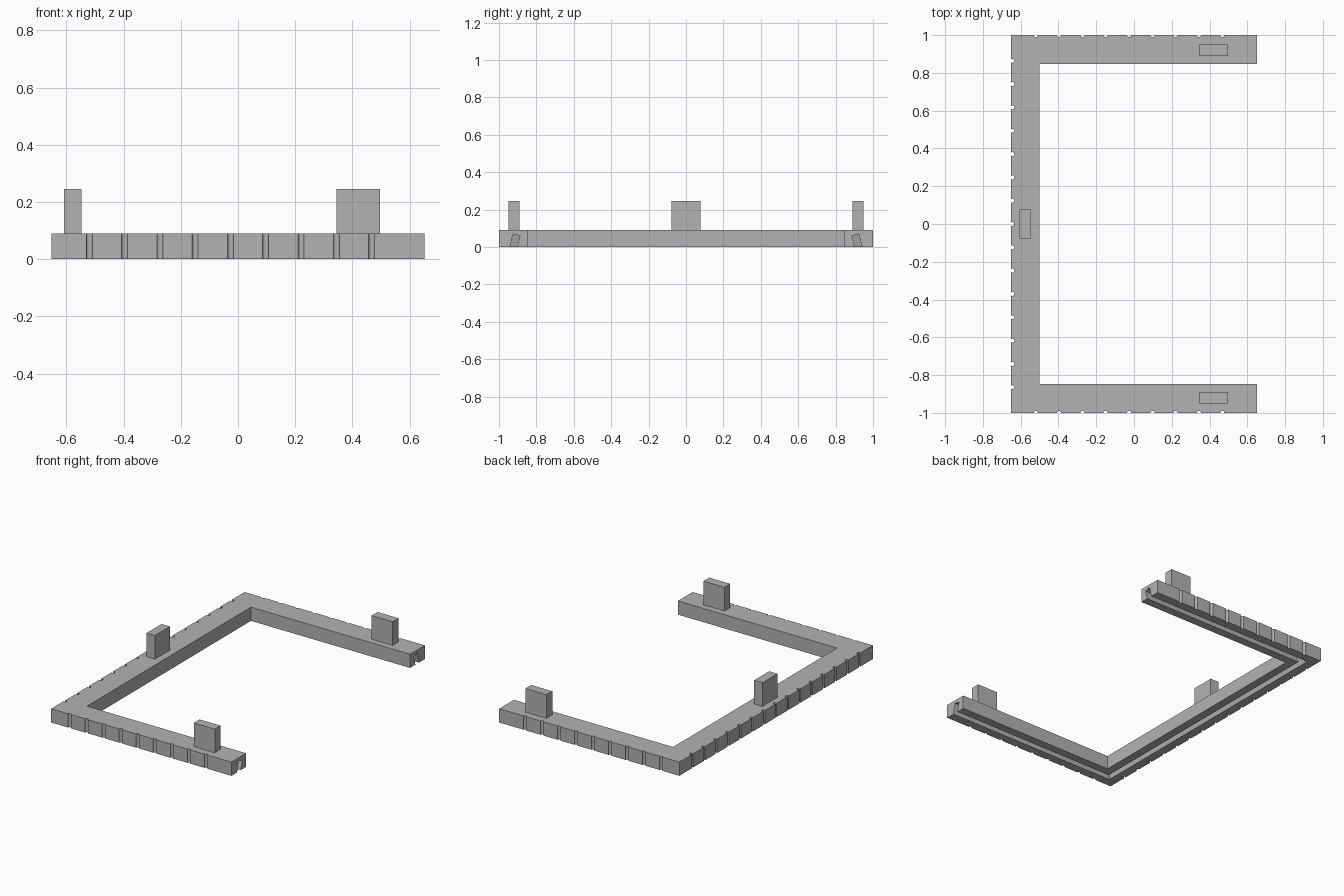
import bpy, bmesh
from mathutils import Matrix, Vector

if "Cube" in bpy.data.objects:
    bpy.data.objects.remove(bpy.data.objects["Cube"], do_unlink=True)

HALF_X, HALF_Y = 0.652, 1.0
WIDTH, HEIGHT = 0.152, 0.09
PITCH, RADIUS = 0.1234, 0.0105

grey = bpy.data.materials.new("plain grey")
grey.use_nodes = True
grey.diffuse_color = (0.45, 0.45, 0.45, 1)
grey.node_tree.nodes["Principled BSDF"].inputs["Base Color"].default_value = (0.45, 0.45, 0.45, 1)


def make_object(name, bm):
    bmesh.ops.recalc_face_normals(bm, faces=bm.faces)
    mesh = bpy.data.meshes.new(name)
    bm.to_mesh(mesh)
    bm.free()
    mesh.materials.append(grey)
    obj = bpy.data.objects.new(name, mesh)
    bpy.context.collection.objects.link(obj)
    return obj


def box(name, centre, size):
    bm = bmesh.new()
    bmesh.ops.create_cube(bm, size=1, matrix=Matrix.Translation(centre) @ Matrix.Diagonal((*size, 1)))
    return make_object(name, bm)


# Rail section: inset from the outer edge and height, with a leaning slot below
profile = [(0, 0), (0, HEIGHT), (WIDTH, HEIGHT), (WIDTH, 0),
           (0.097, 0), (0.112, 0.06), (0.075, 0.07), (0.059, 0)]

# U-shaped frame: section swept through two mitred corners
stations = [lambda d: (HALF_X, d - HALF_Y),
            lambda d: (d - HALF_X, d - HALF_Y),
            lambda d: (d - HALF_X, HALF_Y - d),
            lambda d: (HALF_X, HALF_Y - d)]
bm = bmesh.new()
rings = [[bm.verts.new((*place(d), z)) for d, z in profile] for place in stations]
for a, b in zip(rings, rings[1:]):
    for i in range(len(profile)):
        j = (i + 1) % len(profile)
        bm.faces.new((a[i], a[j], b[j], b[i]))
bm.faces.new(rings[0])
bm.faces.new(rings[-1])
frame = make_object("u_frame", bm)

# Evenly spaced vertical grooves along the three outer sides
spots = [(0.008 - HALF_X, PITCH * i) for i in range(-7, 8)]
spots += [(-0.52 + PITCH * i, side * HALF_Y) for i in range(9) for side in (-1, 1)]
bm = bmesh.new()
for x, y in spots:
    bmesh.ops.create_cone(bm, cap_ends=True, segments=16, radius1=RADIUS, radius2=RADIUS,
                          depth=0.2, matrix=Matrix.Translation((x, y, HEIGHT / 2)))
cutter = make_object("groove_cutter", bm)
cutter.hide_render = True

cut = frame.modifiers.new("grooves", 'BOOLEAN')
cut.operation = 'DIFFERENCE'
cut.solver = 'EXACT'
cut.object = cutter
bpy.context.view_layer.objects.active = frame
frame.select_set(True)
bpy.ops.object.modifier_apply(modifier=cut.name)
bpy.data.objects.remove(cutter, do_unlink=True)

# Upright pegs, one on each rail
PEG_TOP = 0.245
peg_z, peg_h = (PEG_TOP + HEIGHT) / 2, PEG_TOP - HEIGHT
for name, side in (("front_peg", -1), ("back_peg", 1)):
    box(name, Vector((0.421, side * 0.92, peg_z)), (0.152, 0.06, peg_h))
box("side_peg", Vector((-0.578, 0, peg_z)), (0.06, 0.154, peg_h))
